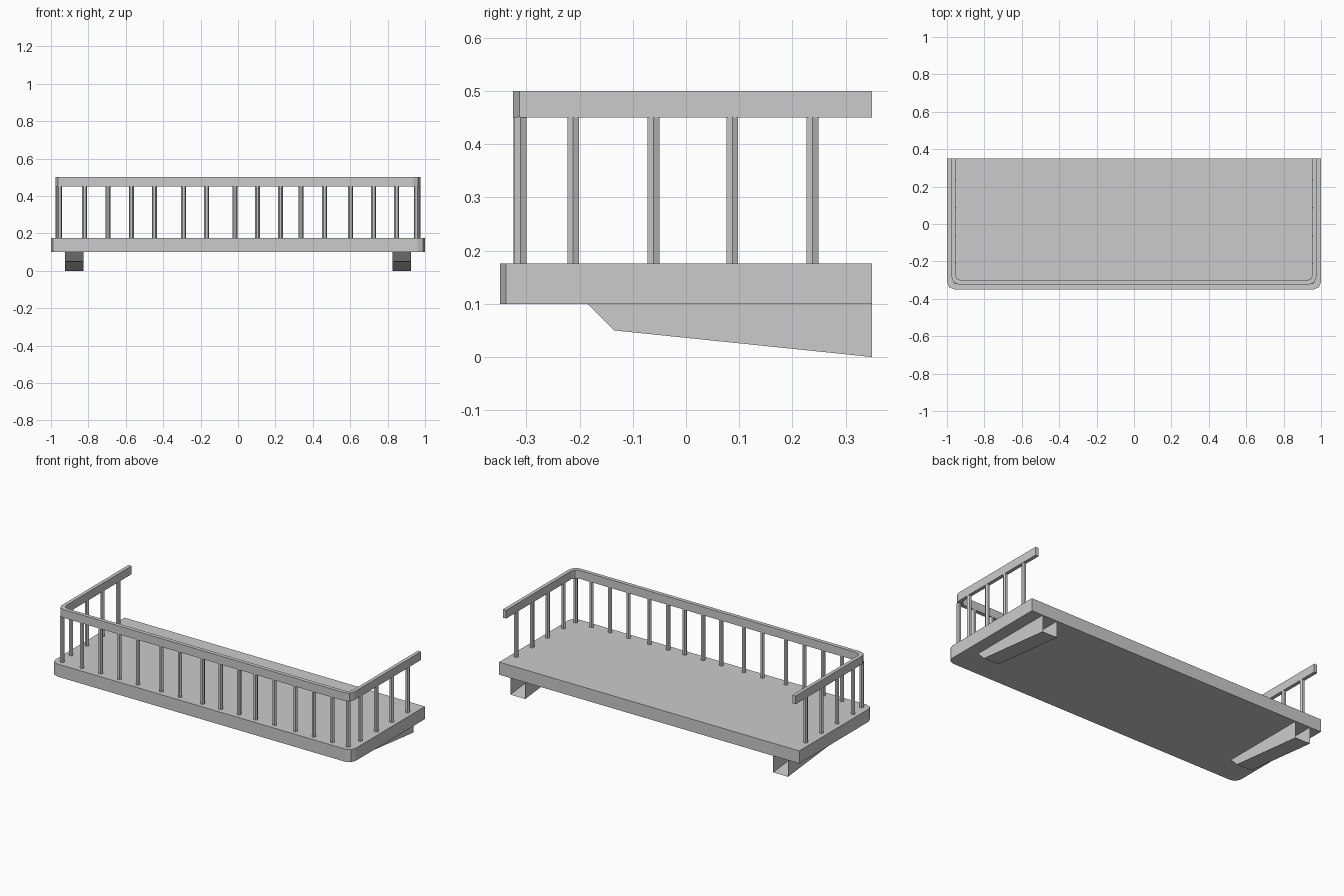
import bpy, bmesh
from math import sin, cos, pi
from mathutils import Matrix

if "Cube" in bpy.data.objects:
    bpy.data.objects.remove(bpy.data.objects["Cube"])


def make(name, bm):
    bmesh.ops.recalc_face_normals(bm, faces=bm.faces)
    me = bpy.data.meshes.new(name)
    bm.to_mesh(me)
    bm.free()
    ob = bpy.data.objects.new(name, me)
    bpy.context.collection.objects.link(ob)
    return ob


def u_path(hx, front, r, back=0.35, n=2):
    """Outline from back left, round the two front corners, to back right."""
    left = [(-hx + r - r * cos(a), front + r - r * sin(a))
            for a in (i * pi / 2 / n for i in range(n + 1))]
    left.insert(0, (-hx, back))
    return left + [(-x, y) for x, y in reversed(left)]


def prism(name, pts, z0, z1):
    bm = bmesh.new()
    face = bm.faces.new([bm.verts.new((x, y, z0)) for x, y in pts])
    ext = bmesh.ops.extrude_face_region(bm, geom=[face], use_keep_orig=True)
    top = [v for v in ext["geom"] if isinstance(v, bmesh.types.BMVert)]
    bmesh.ops.translate(bm, verts=top, vec=(0, 0, z1 - z0))
    return make(name, bm)


# Balcony floor with rounded front corners
prism("floor_slab", u_path(1.0, -0.35, 0.04), 0.10, 0.176)

# Hand rail: U-shaped band
outer = u_path(0.975, -0.325, 0.04)
inner = u_path(0.954, -0.302, 0.03)
prism("hand_rail", outer + inner[::-1], 0.45, 0.50)


# Balusters: slim six-sided posts
def posts(name, places):
    bm = bmesh.new()
    for x, y in places:
        bmesh.ops.create_cone(
            bm, cap_ends=True, segments=6, radius1=0.0128, radius2=0.0128,
            depth=0.275,
            matrix=Matrix.Translation((x, y, 0.3135)) @ Matrix.Rotation(pi / 6, 4, 'Z'))
    return make(name, bm)


front_x = [-0.82, -0.695, -0.57, -0.447, -0.291, -0.168, -0.016,
           0.104, 0.227, 0.337, 0.463, 0.602, 0.725, 0.848]
side_y = [-0.212, -0.061, 0.087, 0.238]
posts("front_balusters", [(x, -0.313) for x in front_x])
for side, s in (("left", -1), ("right", 1)):
    posts(side + "_balusters", [(s * 0.964, y) for y in side_y])
    posts(side + "_corner_post", [(s * 0.953, -0.311)])

# Support brackets: tapered, open at the wall and under the slab
profile = [(0.35, 0.10), (-0.185, 0.10), (-0.135, 0.05), (0.35, 0.0)]
for side, s in (("left", -1), ("right", 1)):
    bm = bmesh.new()
    a, b = ([bm.verts.new((s * x, y, z)) for y, z in profile] for x in (0.826, 0.925))
    bm.faces.new(a)
    bm.faces.new(b[::-1])
    for i in (1, 2):
        bm.faces.new((a[i], b[i], b[i + 1], a[i + 1]))
    make(side + "_bracket", bm)
